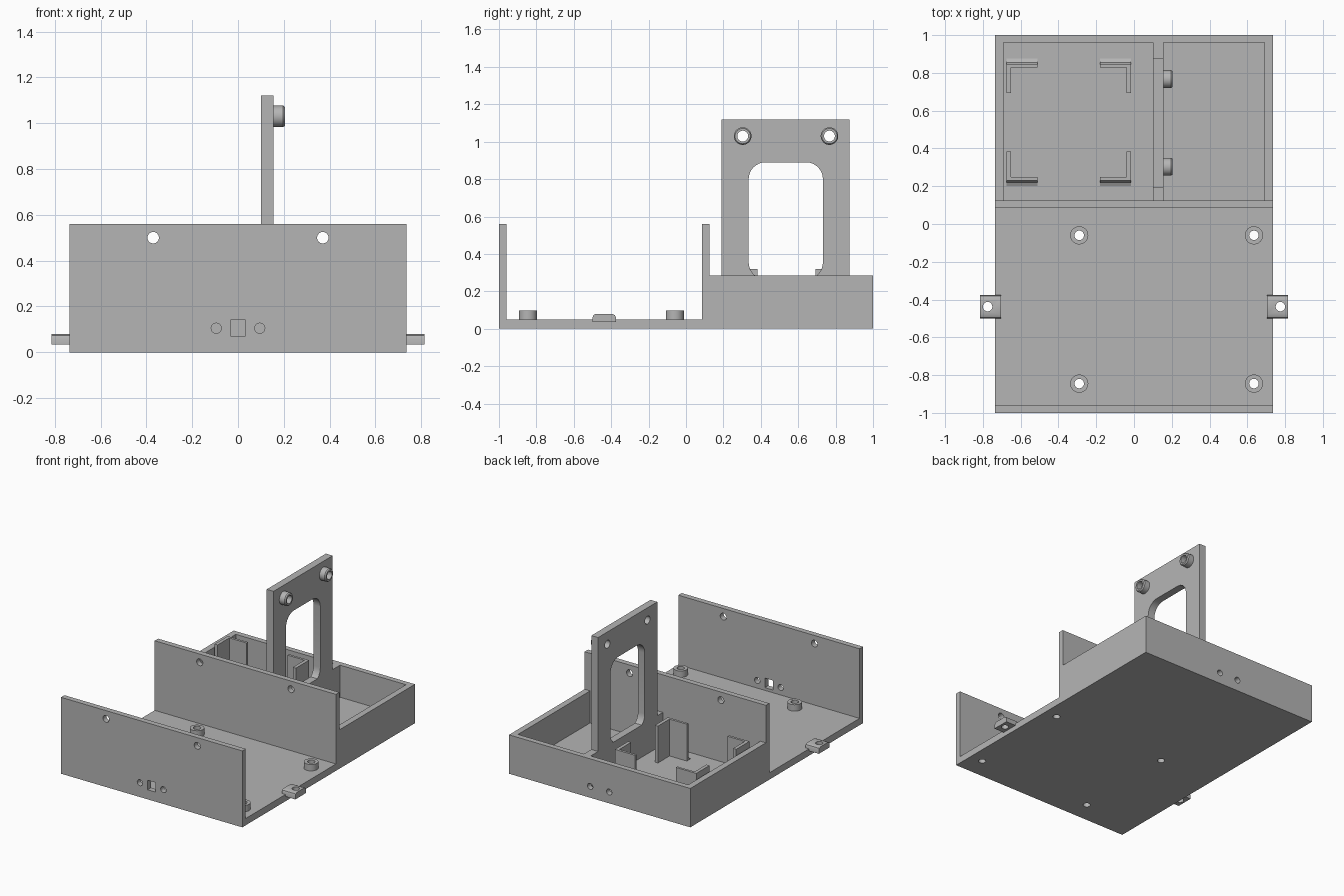
import bpy, bmesh, math
from mathutils import Vector

old = bpy.data.objects.get("Cube")
if old:
    bpy.data.objects.remove(old, do_unlink=True)

grey = bpy.data.materials.new("plain grey")
grey.use_nodes = True
grey.diffuse_color = (0.46, 0.46, 0.46, 1)
grey.node_tree.nodes["Principled BSDF"].inputs["Base Color"].default_value = (0.46, 0.46, 0.46, 1)
parts = []


def place(axis, u, v, w):
    """Point with depth w along the axis and u, v in the other two axes."""
    return Vector({"x": (w, u, v), "y": (u, w, v), "z": (u, v, w)}[axis])


def finish(name, bm):
    bmesh.ops.recalc_face_normals(bm, faces=bm.faces)
    mesh = bpy.data.meshes.new(name)
    bm.to_mesh(mesh)
    bm.free()
    mesh.materials.append(grey)
    obj = bpy.data.objects.new(name, mesh)
    bpy.context.collection.objects.link(obj)
    parts.append(obj)
    return obj


def prism(name, pts, axis, lo, hi):
    bm = bmesh.new()
    face = bm.faces.new([bm.verts.new(place(axis, u, v, lo)) for u, v in pts])
    ext = bmesh.ops.extrude_face_region(bm, geom=[face])
    verts = [g for g in ext["geom"] if isinstance(g, bmesh.types.BMVert)]
    bmesh.ops.translate(bm, verts=verts, vec=place(axis, 0, 0, hi - lo))
    return finish(name, bm)


def rect(u0, u1, v0, v1):
    return [(u0, v0), (u1, v0), (u1, v1), (u0, v1)]


def circle(u, v, r, n=32):
    return [(u + r * math.cos(2 * math.pi * i / n), v + r * math.sin(2 * math.pi * i / n))
            for i in range(n)]


def round_rect(u0, u1, v0, v1, r, n=8):
    corners = [(u1 - r, v1 - r), (u0 + r, v1 - r), (u0 + r, v0 + r), (u1 - r, v0 + r)]
    return [(u + r * math.cos(math.pi / 2 * (k + i / n)), v + r * math.sin(math.pi / 2 * (k + i / n)))
            for k, (u, v) in enumerate(corners) for i in range(n + 1)]


def ring(name, profile, axis, u, v, n=32):
    """Revolve a closed (radius, depth) profile around an axis line."""
    bm = bmesh.new()
    rows = [[bm.verts.new(place(axis, *p, d)) for p in circle(u, v, r, n)] for r, d in profile]
    for a, b in zip(rows, rows[1:] + rows[:1]):
        for i in range(n):
            j = (i + 1) % n
            bm.faces.new((a[i], a[j], b[j], b[i]))
    return finish(name, bm)


def cut(target, pts, axis, lo, hi):
    cutter = prism("cutter", pts, axis, lo, hi)
    parts.remove(cutter)
    cutter.hide_render = True
    mod = target.modifiers.new("cut", "BOOLEAN")
    mod.operation = "DIFFERENCE"
    mod.solver = "EXACT"
    mod.object = cutter
    bpy.context.view_layer.objects.active = target
    bpy.ops.object.modifier_apply(modifier=mod.name)
    bpy.data.objects.remove(cutter, do_unlink=True)


# Tray: side profile with front wall, middle wall and raised rear box
W, FLOOR, RIM, TALL = 0.735, 0.05, 0.285, 0.56
tray = prism("tray", [(-1, 0), (1, 0), (1, RIM), (0.125, RIM), (0.125, TALL), (0.085, TALL),
                      (0.085, FLOOR), (-0.96, FLOOR), (-0.96, TALL), (-1, TALL)], "x", -W, W)

# Two rear compartments, leaving a partition under the upright
cut(tray, rect(-0.69, 0.1, 0.125, 0.96), "z", FLOOR, 0.5)
cut(tray, rect(0.155, 0.69, 0.125, 0.96), "z", FLOOR, 0.5)

# Wall holes, front ports and rear cable holes
for s in (-1, 1):
    cut(tray, circle(s * 0.37, 0.5, 0.025), "y", -1.1, 0.2)
    cut(tray, circle(s * 0.095, 0.105, 0.022), "y", -1.1, -0.9)
    cut(tray, circle(s * 0.077, 0.083, 0.022), "y", 0.9, 1.1)
cut(tray, rect(-0.033, 0.033, 0.07, 0.14), "y", -1.1, -0.9)

# Board standoffs with screw holes through the floor
for x in (-0.29, 0.635):
    for y in (-0.845, -0.06):
        cut(tray, circle(x, y, 0.025), "z", -0.1, 0.2)
        ring("standoff", [(0.025, FLOOR), (0.048, FLOOR), (0.048, 0.097), (0.025, 0.097)], "z", x, y)

# Side mounting tabs
for s in (-1, 1):
    lo, hi = sorted((s * 0.705, s * 0.815))
    tab = prism("mounting_tab", [(-0.5, 0.035), (-0.375, 0.035), (-0.375, 0.06), (-0.38, 0.073),
                                 (-0.395, 0.08), (-0.48, 0.08), (-0.495, 0.073), (-0.5, 0.06)],
                "x", lo, hi)
    cut(tab, circle(s * 0.775, -0.4375, 0.025), "z", -0.1, 0.2)

# Upright plate with rounded window and two bosses
upright = prism("upright_plate", rect(0.19, 0.875, RIM, 1.12), "x", 0.1, 0.155)
cut(upright, round_rect(0.335, 0.732, 0.265, 0.89, 0.09), "x", 0, 0.3)
for y in (0.303, 0.767):
    cut(upright, circle(y, 1.03, 0.029), "x", 0, 0.3)
    ring("upright_boss", [(0.029, 0.155), (0.047, 0.155), (0.047, 0.197),
                          (0.041, 0.205), (0.029, 0.205)], "x", y, 1.03)

# Corner brackets with flared feet in the right rear compartment
for sx in (-1, 1):
    for sy in (-1, 1):
        def at(x, y):
            return (-0.345 + sx * x, 0.5375 + sy * y)
        prism("corner_bracket", [at(0.33, 0.3075), at(0.165, 0.3075), at(0.165, 0.29),
                                 at(0.305, 0.29), at(0.305, 0.155), at(0.33, 0.155)],
              "z", FLOOR, 0.32)
        lo, hi = sorted((at(0.165, 0)[0], at(0.33, 0)[0]))
        y0 = at(0, 0.3075)[1]
        prism("bracket_foot", [(y0, FLOOR), (y0 + sy * 0.03, FLOOR),
                               (y0 + sy * 0.01, FLOOR + 0.01), (y0, FLOOR + 0.03)], "x", lo, hi)

# Smooth the round surfaces, keep the edges sharp
bpy.ops.object.select_all(action="DESELECT")
for obj in parts:
    obj.select_set(True)
bpy.context.view_layer.objects.active = tray
bpy.ops.object.shade_smooth_by_angle(angle=math.radians(30))
